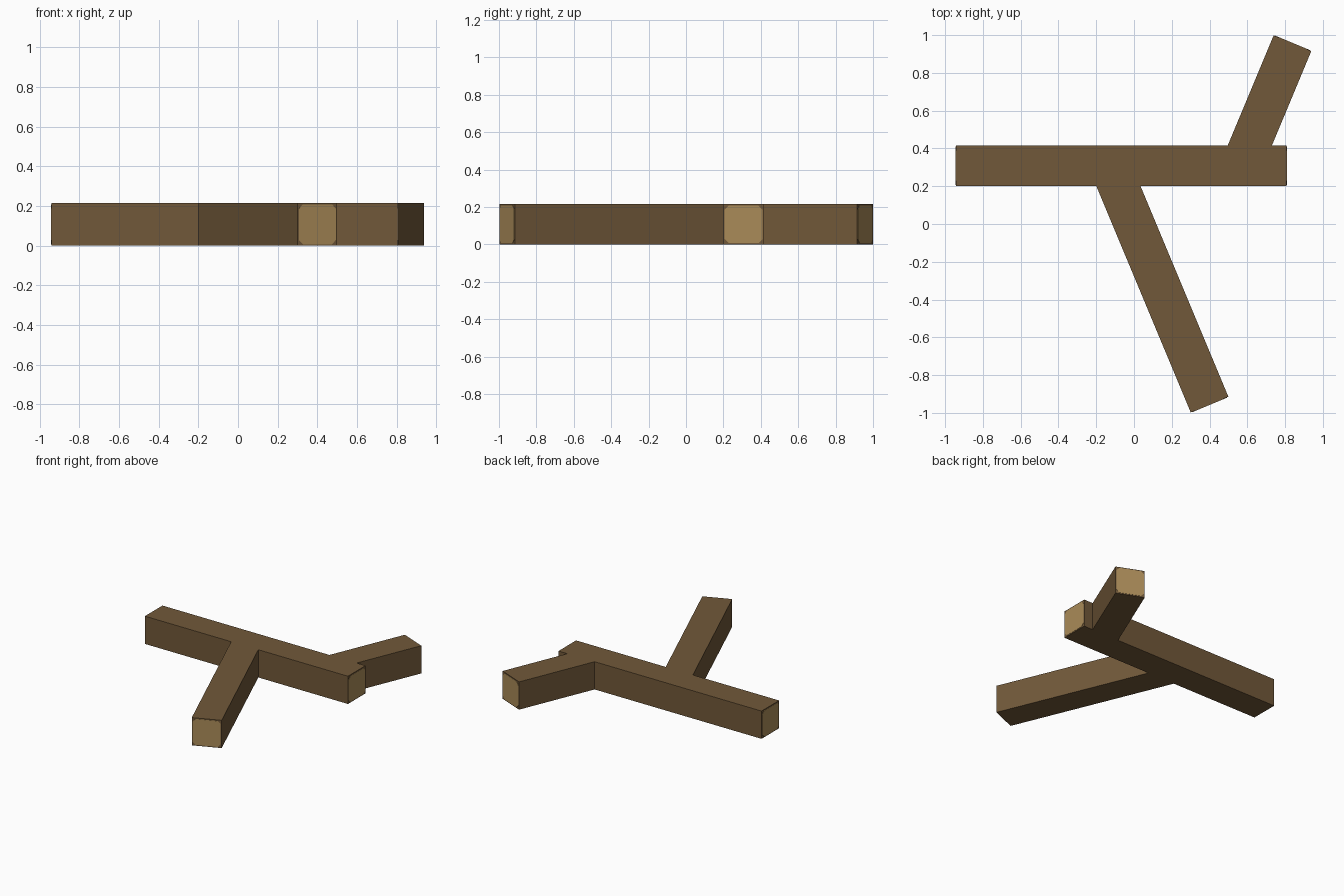
import bpy, bmesh
from mathutils import Vector

cube = bpy.data.objects.get("Cube")
if cube:
    bpy.data.objects.remove(cube)

WIDTH = 0.216
UP = Vector((0, 0, 1))


def material(name, color):
    mat = bpy.data.materials.new(name)
    mat.use_nodes = True
    mat.diffuse_color = color
    mat.node_tree.nodes["Principled BSDF"].inputs["Base Color"].default_value = color
    return mat


bark = material("brown timber", (0.165, 0.098, 0.041, 1))
grain = material("pale end grain", (0.402, 0.258, 0.098, 1))


def extrude_outline(name, outline, direction, mat):
    """Solid made by sweeping a flat outline along a direction."""
    bm = bmesh.new()
    face = bm.faces.new([bm.verts.new(p) for p in outline])
    moved = bmesh.ops.extrude_face_region(bm, geom=[face])["geom"]
    bmesh.ops.translate(bm, vec=direction,
                        verts=[v for v in moved if isinstance(v, bmesh.types.BMVert)])
    bmesh.ops.recalc_face_normals(bm, faces=bm.faces)
    mesh = bpy.data.meshes.new(name)
    bm.to_mesh(mesh)
    bm.free()
    mesh.materials.append(mat)
    obj = bpy.data.objects.new(name, mesh)
    bpy.context.collection.objects.link(obj)
    return obj


def end_plate(name, center, axis):
    """Thin pale plate with clipped corners on the sawn end of a timber."""
    side = axis.cross(UP)
    half, clip = WIDTH / 2 - 0.007, 0.022
    short = half - clip
    outline = [(half, short), (short, half), (-short, half), (-half, short),
               (-half, -short), (-short, -half), (short, -half), (half, -short)]
    mid = center + UP * WIDTH / 2 - axis * 0.002
    extrude_outline(name, [mid + side * a + UP * b for a, b in outline],
                    axis * 0.004, grain)


# Main beam with a plate on both ends
left, right = Vector((0.807, 0.308, 0)), Vector((-0.942, 0.308, 0))
half_y = Vector((0, WIDTH / 2, 0))
extrude_outline("main_beam", [right - half_y, left - half_y, left + half_y, right + half_y],
                UP * WIDTH, bark)
end_plate("main_beam_left_end", left, Vector((1, 0, 0)))
end_plate("main_beam_right_end", right, Vector((-1, 0, 0)))


# Slanted branches, each mitred flush against a side of the main beam
def branch(name, end, axis, joint_y):
    axis = axis.normalized()
    side = axis.cross(UP) * WIDTH / 2
    tips = [end + side, end - side]
    roots = [t - axis * ((t.y - joint_y) / axis.y) for t in tips]
    extrude_outline(name, [tips[0], tips[1], roots[1], roots[0]], UP * WIDTH, bark)
    end_plate(name + "_end", end, axis)


branch("front_branch", Vector((0.4, -0.956, 0)), Vector((0.385, -0.923, 0)), 0.2)
branch("back_branch", Vector((0.839, 0.957, 0)), Vector((0.385, 0.923, 0)), 0.416)
